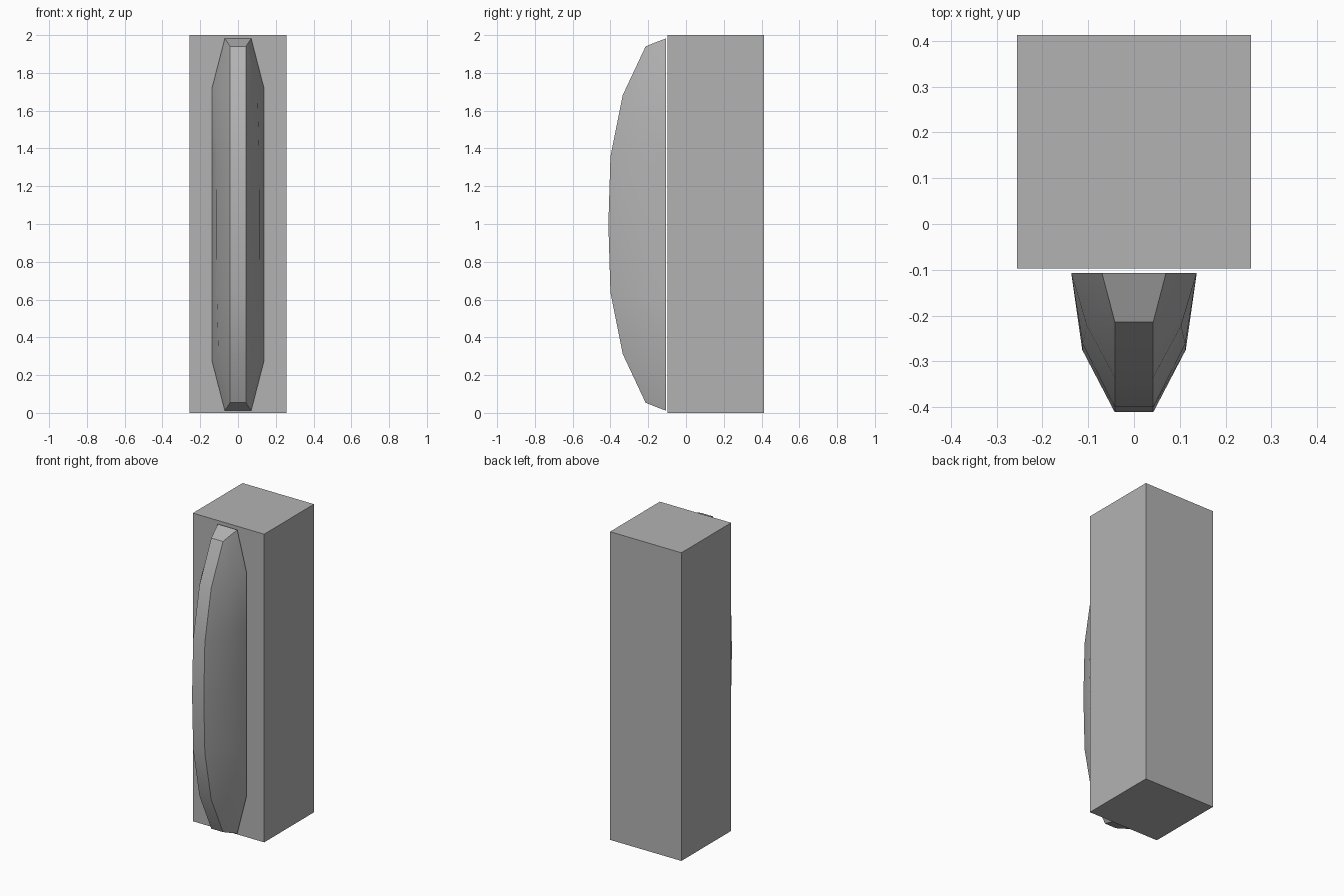
import bpy
import math
import bmesh

default = bpy.data.objects.get("Cube")
if default:
    bpy.data.objects.remove(default, do_unlink=True)

grey = bpy.data.materials.new("plain_grey")
grey.use_nodes = True
colour = (0.45, 0.45, 0.45, 1)
grey.diffuse_color = colour
grey.node_tree.nodes["Principled BSDF"].inputs["Base Color"].default_value = colour


def finish(bm, name):
    bmesh.ops.recalc_face_normals(bm, faces=bm.faces)
    mesh = bpy.data.meshes.new(name)
    bm.to_mesh(mesh)
    bm.free()
    mesh.materials.append(grey)
    obj = bpy.data.objects.new(name, mesh)
    bpy.context.collection.objects.link(obj)
    return obj


# Square column
bm = bmesh.new()
bmesh.ops.create_cube(bm, size=1)
for v in bm.verts:
    v.co = (v.co.x * 0.512, v.co.y * 0.51 + 0.158, v.co.z * 2 + 1)
finish(bm, "column")

# Curved handle: half sections from the middle up, as (x, y, height above middle)
BACK = -0.107
FRONT_HALF = 0.042
upper = [
    [(0.137, BACK, 0), (0.113, -0.275, 0), (FRONT_HALF, -0.411, 0)],
    [(0.137, BACK, 0.38), (0.112, -0.262, 0.37), (FRONT_HALF, -0.40, 0.36)],
    [(0.137, BACK, 0.725), (0.103, -0.222, 0.70), (FRONT_HALF, -0.335, 0.685)],
    [(0.07, BACK, 0.985), (0.056, -0.16, 0.965), (FRONT_HALF, -0.214, 0.943)],
]
sections = [[(x, y, -z) for x, y, z in s] for s in upper[:0:-1]] + upper

bm = bmesh.new()
rings = []
for section in sections:
    loop = section + [(-x, y, z) for x, y, z in reversed(section)]
    rings.append([bm.verts.new((x, y, z + 0.997)) for x, y, z in loop])
for low, high in zip(rings, rings[1:]):
    for i in range(len(low)):
        j = (i + 1) % len(low)
        bm.faces.new((low[i], low[j], high[j], high[i]))
for ring in (rings[0], rings[-1]):
    bm.faces.new(ring)
handle = finish(bm, "handle")

# Smooth the curved cheeks while keeping the front strip crisp
bpy.ops.object.select_all(action="DESELECT")
handle.select_set(True)
bpy.context.view_layer.objects.active = handle
bpy.ops.object.shade_smooth_by_angle(angle=math.radians(30))
